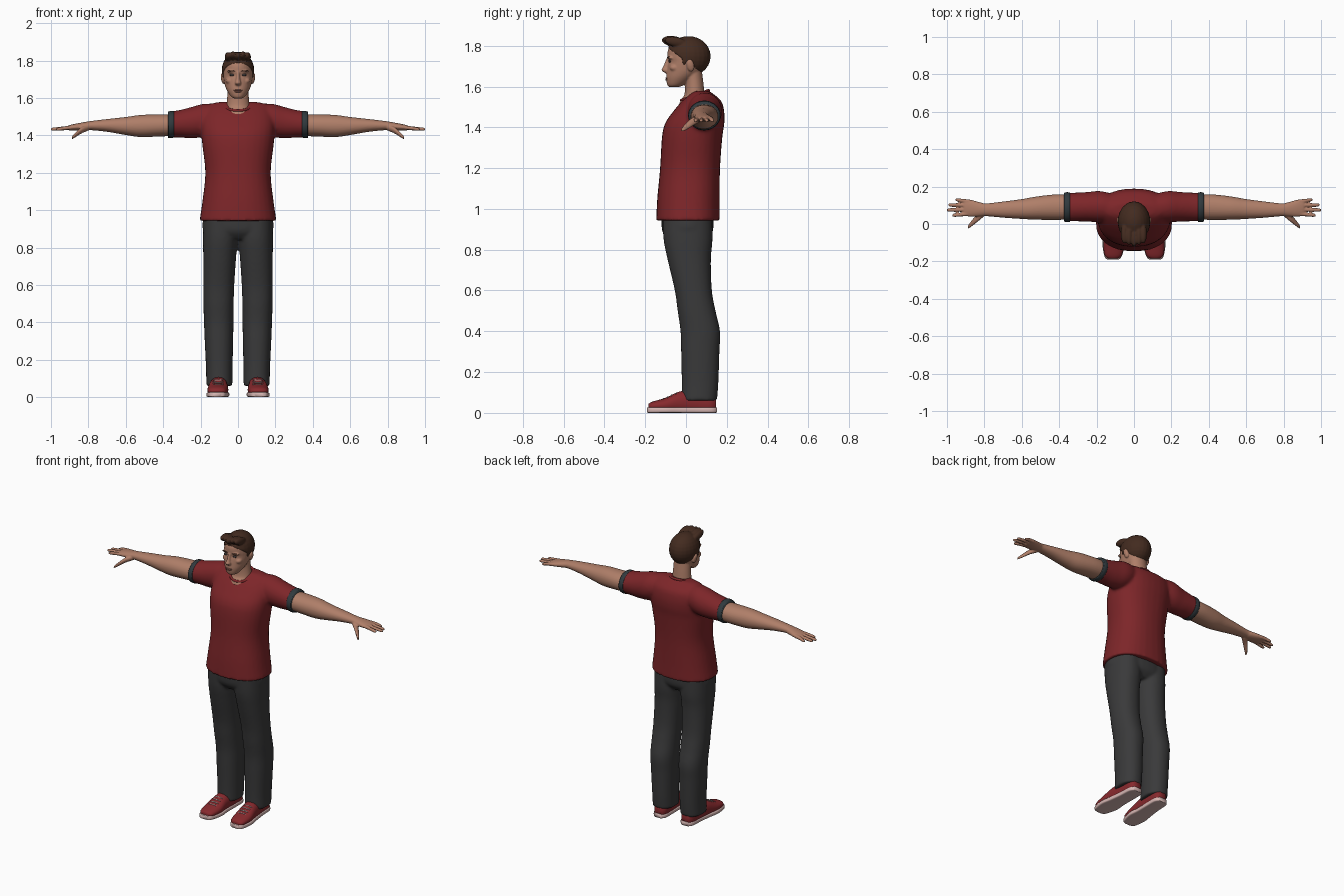
import bpy, bmesh, math
from mathutils import Matrix, Vector


def material(name, rgb):
    m = bpy.data.materials.new(name)
    m.diffuse_color = (*rgb, 1)
    return m


SKIN = material("skin", (0.43, 0.21, 0.14))
SHIRT = material("shirt red", (0.205, 0.019, 0.022))
PANTS = material("trouser grey", (0.042, 0.042, 0.043))
CUFF = material("cuff slate", (0.03, 0.042, 0.048))
HAIR = material("hair brown", (0.056, 0.024, 0.014))
SHOE = material("shoe red", (0.24, 0.022, 0.026))
SOLE = material("sole pale pink", (0.66, 0.46, 0.44))
LACE = material("lace grey", (0.36, 0.27, 0.26))
LIPS = material("lips", (0.30, 0.12, 0.09))
EYE = material("eye dark", (0.06, 0.05, 0.05))


def spline(rings, steps=5):
    """Catmull-Rom through the ring tuples, for a smooth loft."""
    out = []
    for i in range(len(rings) - 1):
        p0, p1 = rings[max(i - 1, 0)], rings[i]
        p2, p3 = rings[i + 1], rings[min(i + 2, len(rings) - 1)]
        for s in range(steps):
            t = s / steps
            out.append([0.5 * (2 * b + (c - a) * t + (2 * a - 5 * b + 4 * c - d) * t * t
                               + (3 * b - a - 3 * c + d) * t ** 3)
                        for a, b, c, d in zip(p0, p1, p2, p3)])
    return out + [list(rings[-1])]


def loft(bm, axis, rings, p=2.0, n=32):
    """Ring = (position on axis, two centre coords, two radii); p squares the section."""
    loops = []
    for t, a, b, ra, rb in spline(rings):
        loop = []
        for k in range(n):
            c, s = math.cos(2 * math.pi * k / n), math.sin(2 * math.pi * k / n)
            u = a + ra * math.copysign(abs(c) ** (2 / p), c)
            v = b + rb * math.copysign(abs(s) ** (2 / p), s)
            co = {"x": (t, u, v), "y": (u, t, v), "z": (u, v, t)}[axis]
            loop.append(bm.verts.new(co))
        loops.append(loop)
    for l0, l1 in zip(loops, loops[1:]):
        for k in range(n):
            bm.faces.new((l0[k], l0[k - 1], l1[k - 1], l1[k]))
    bm.faces.new(loops[0])
    bm.faces.new(loops[-1])


def ball(bm, loc, r, rot_x=0.0, rot_y=0.0):
    m = (Matrix.Translation(loc) @ Matrix.Rotation(rot_x, 4, "X")
         @ Matrix.Rotation(rot_y, 4, "Y") @ Matrix.Diagonal((*r, 1)))
    bmesh.ops.create_uvsphere(bm, u_segments=24, v_segments=14, radius=1, matrix=m)


def mirror(bm):
    dup = bmesh.ops.duplicate(bm, geom=bm.verts[:] + bm.edges[:] + bm.faces[:])
    for v in dup["geom"]:
        if isinstance(v, bmesh.types.BMVert):
            v.co.x *= -1


def finish(name, bm, mat, voxel=0, smooth=6):
    """Make the object; with a voxel size its pieces fuse into one soft skin."""
    bmesh.ops.recalc_face_normals(bm, faces=bm.faces[:])
    me = bpy.data.meshes.new(name)
    bm.to_mesh(me)
    bm.free()
    me.materials.append(mat)
    for f in me.polygons:
        f.use_smooth = True
    ob = bpy.data.objects.new(name, me)
    bpy.context.collection.objects.link(ob)
    if voxel:
        r = ob.modifiers.new("fuse", "REMESH")
        r.mode, r.voxel_size, r.use_smooth_shade = "VOXEL", voxel, True
        s = ob.modifiers.new("soften", "SMOOTH")
        s.factor, s.iterations = 0.5, smooth
    return ob


# Trousers: two legs and hips
bm = bmesh.new()
loft(bm, "z", [(.06, .1, .065, .07, .087), (.15, .1, .069, .071, .09), (.3, .102, .07, .076, .094),
               (.4, .103, .07, .079, .097), (.5, .104, .052, .081, .093), (.6, .103, .036, .083, .091),
               (.75, .098, .016, .088, .106), (.85, .094, .01, .093, .12), (.97, .092, .006, .093, .122)], 2.2)
mirror(bm)
loft(bm, "z", [(.845, 0, .008, .12, .09), (.89, 0, .008, .186, .124), (.97, 0, .006, .185, .127)], 2.3)
finish("trousers", bm, PANTS, .009, 5)

# Shirt: sleeves and torso
bm = bmesh.new()
loft(bm, "x", [(.05, .08, 1.5, .06, .06), (.17, .092, 1.482, .083, .088), (.25, .092, 1.468, .079, .083),
               (.31, .091, 1.462, .077, .074), (.365, .09, 1.458, .076, .069)])
mirror(bm)
loft(bm, "z", [(.943, 0, .01, .206, .156), (1.05, 0, .012, .19, .153), (1.2, 0, .02, .175, .147),
               (1.35, 0, .03, .191, .148), (1.42, 0, .043, .197, .145), (1.48, 0, .063, .198, .124),
               (1.53, 0, .077, .185, .095), (1.565, 0, .077, .155, .055), (1.578, 0, .077, .1, .035)], 2.3)
finish("shirt", bm, SHIRT, .009, 6)

# Sleeve cuffs
bm = bmesh.new()
loft(bm, "x", [(.343, .09, 1.459, .078, .071), (.358, .09, 1.458, .08, .073), (.373, .09, 1.457, .077, .07)])
mirror(bm)
finish("sleeve_cuffs", bm, CUFF)

# Collar: tilted rolled band
bm = bmesh.new()
tilt = Matrix.Translation((0, .044, 1.556)) @ Matrix.Rotation(math.radians(20), 4, "X")
band = [[bm.verts.new(tilt @ Vector(((.07 + .008 * math.cos(b)) * math.cos(a),
                                     (.07 + .008 * math.cos(b)) * math.sin(a), .008 * math.sin(b))))
         for b in [math.tau * j / 10 for j in range(10)]] for a in [math.tau * i / 40 for i in range(40)]]
for i in range(40):
    for j in range(10):
        bm.faces.new((band[i - 1][j - 1], band[i][j - 1], band[i][j], band[i - 1][j]))
finish("collar", bm, SHIRT)

# Arms with hands: forearm, palm, four fingers, thumb
bm = bmesh.new()
loft(bm, "x", [(.33, .09, 1.455, .066, .058), (.42, .09, 1.453, .068, .059), (.52, .085, 1.45, .062, .059),
               (.6, .08, 1.45, .053, .048), (.7, .077, 1.453, .043, .034), (.79, .076, 1.452, .034, .024),
               (.82, .078, 1.449, .037, .022), (.87, .084, 1.444, .045, .018), (.905, .087, 1.44, .043, .013),
               (.912, .087, 1.439, .036, .008)], 2.1)
for y0, y1, tip in ((.055, .047, .972), (.077, .075, 1.0), (.099, .102, .992), (.12, .129, .955)):
    loft(bm, "x", [(.88, y0, 1.443, .012, .012), (.92, (y0 + y1) / 2, 1.439, .0105, .0105),
                   (tip - .012, y1, 1.433, .0095, .009), (tip, y1, 1.431, .005, .005)], 2, 14)
loft(bm, "x", [(.80, .062, 1.442, .02, .017), (.835, .034, 1.428, .021, .017), (.868, .003, 1.403, .016, .013),
               (.888, -.018, 1.386, .009, .008)], 2, 16)
mirror(bm)
finish("arms_and_hands", bm, SKIN, .0042, 3)

# Head: ears and brow ridges in pairs, then skull, neck and nose
bm = bmesh.new()
ball(bm, (.081, .022, 1.703), (.01, .018, .031), .2, .2)
ball(bm, (.034, -.074, 1.741), (.024, .016, .008))
ball(bm, (.045, -.055, 1.692), (.022, .025, .018))
mirror(bm)
loft(bm, "z", [(1.597, 0, -.06, .02, .022), (1.608, 0, -.05, .038, .042), (1.64, 0, -.029, .059, .068),
               (1.67, 0, -.01, .071, .085), (1.70, 0, 0, .077, .091), (1.722, 0, .005, .08, .091),
               (1.745, 0, .009, .081, .1), (1.78, 0, .01, .078, .098), (1.81, 0, .01, .062, .078),
               (1.83, 0, .01, .035, .045)])
loft(bm, "z", [(1.51, 0, .035, .078, .07), (1.535, 0, .038, .069, .063), (1.56, 0, .042, .062, .05),
               (1.62, 0, .04, .057, .045), (1.7, 0, .03, .055, .045)])
loft(bm, "z", [(1.668, 0, -.093, .012, .012), (1.68, 0, -.1, .017, .021), (1.70, 0, -.095, .011, .016),
               (1.74, 0, -.086, .008, .009)])
finish("head_and_neck", bm, SKIN, .0045, 3)

# Eyes, brows and lips
bm = bmesh.new()
ball(bm, (.033, -.080, 1.723), (.013, .006, .006))
mirror(bm)
finish("eyes", bm, EYE)
bm = bmesh.new()
ball(bm, (.034, -.086, 1.744), (.02, .006, .0035), 0, -.1)
mirror(bm)
finish("eyebrows", bm, HAIR)
bm = bmesh.new()
ball(bm, (0, -.095, 1.641), (.023, .006, .004))
ball(bm, (0, -.095, 1.634), (.018, .006, .005))
finish("lips", bm, LIPS)

# Hair: cap cut along the hairline, sideburns, swept-up front locks
bm = bmesh.new()
ball(bm, (0, .012, 1.748), (.087, .109, .099))
cut = bmesh.ops.bisect_plane(bm, geom=bm.verts[:] + bm.edges[:] + bm.faces[:], plane_co=(0, -.09, 1.79),
                             plane_no=(0, .6, .8), clear_inner=True)
bmesh.ops.edgeloop_fill(bm, edges=[e for e in cut["geom_cut"] if isinstance(e, bmesh.types.BMEdge)])
for side in (-1, 1):
    ball(bm, (side * .077, -.008, 1.735), (.008, .012, .03))
for i, x in enumerate((-.052, -.027, 0, .026, .05)):
    ball(bm, (x, -.05 - .008 * (2 - abs(i - 2)), 1.819 + .004 * (i % 2)), (.019, .055, .024), -.2)
finish("hair", bm, HAIR, .005, 2)

# Shoes: upper, sole, laces
bm = bmesh.new()
loft(bm, "y", [(-.184, .112, .03, .026, .014), (-.165, .111, .033, .046, .022), (-.1, .108, .038, .056, .036),
               (-.03, .105, .05, .05, .055), (.05, .1, .05, .046, .06), (.12, .098, .045, .043, .055),
               (.148, .098, .04, .028, .035)], 2.2)
for v in bm.verts:
    v.co.z = max(v.co.z, .012)
mirror(bm)
finish("shoe_uppers", bm, SHOE)
bm = bmesh.new()
loft(bm, "y", [(-.191, .112, .014, .024, .012), (-.175, .112, .014, .045, .014), (-.1, .108, .014, .061, .014),
               (-.03, .105, .014, .053, .014), (.05, .1, .014, .048, .014), (.125, .098, .014, .045, .014),
               (.152, .098, .014, .028, .013)], 5)
mirror(bm)
sole = finish("shoe_soles", bm, SOLE)
bm = bmesh.new()
for y in (-.11, -.09, -.07, -.05):
    ball(bm, (.107, y, .071 + (y + .1) * .43), (.03, .005, .006))
mirror(bm)
finish("shoe_laces", bm, LACE)
